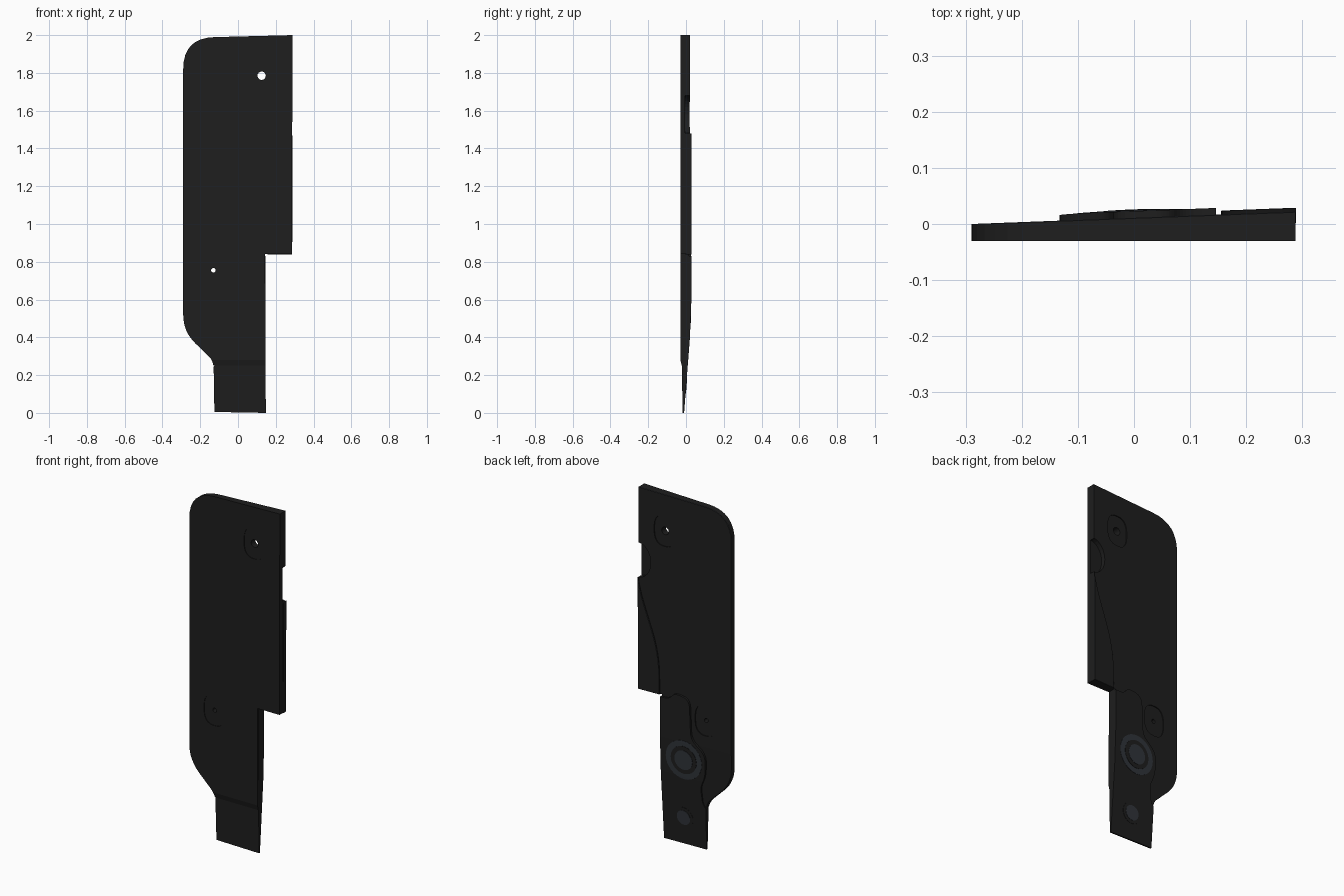
import bpy, bmesh, math
from mathutils import Vector

if "Cube" in bpy.data.objects:
    bpy.data.objects.remove(bpy.data.objects["Cube"])


def material(name, rgb):
    m = bpy.data.materials.new(name)
    m.use_nodes = True
    m.diffuse_color = (*rgb, 1)
    m.node_tree.nodes["Principled BSDF"].inputs["Base Color"].default_value = (*rgb, 1)
    return m


BLACK = material("matte black", (0.013, 0.013, 0.013))
SLATE = material("slate grey", (0.03, 0.035, 0.043))


def rounded(corners, steps=8):
    """Outline in x, z; each corner is (x, z, fillet length)."""
    out = []
    for i, (x, z, r) in enumerate(corners):
        p = Vector((x, z))
        if not r:
            out.append(p)
            continue
        before = Vector(corners[i - 1][:2]) - p
        after = Vector(corners[(i + 1) % len(corners)][:2]) - p
        a, b = p + before.normalized() * r, p + after.normalized() * r
        for k in range(steps + 1):
            t = k / steps
            out.append(a * (1 - t) ** 2 + p * 2 * t * (1 - t) + b * t * t)
    return out


def oval(cx, cz, rx, rz, power=1.0, n=32):
    def bulge(v):
        return math.copysign(abs(v) ** power, v)
    angles = [2 * math.pi * i / n for i in range(n)]
    return [Vector((cx + rx * bulge(math.cos(a)), cz + rz * bulge(math.sin(a)))) for a in angles]


def plate(name, outline, front, back, chamfer=0, mats=(BLACK, SLATE)):
    """Solid between two height functions of x, z."""
    bm = bmesh.new()
    bm.faces.new([bm.verts.new((p.x, 0, p.y)) for p in outline])
    # crease lines where the thickness changes slope
    cuts = [((0, 0, z), (0, 0, 1)) for z in (0.25, 0.28, 0.4, 0.6)] + [((0, 0, 0), (1, 0, 0))]
    for co, no in cuts:
        bmesh.ops.bisect_plane(bm, geom=bm.verts[:] + bm.edges[:] + bm.faces[:],
                               plane_co=co, plane_no=no, dist=1e-5)
    base = bm.verts[:]
    new = bmesh.ops.extrude_face_region(bm, geom=bm.faces[:], use_keep_orig=True)["geom"]
    top = {v for v in new if isinstance(v, bmesh.types.BMVert)}
    for v in base:
        v.co.y = front(v.co.x, v.co.z)
    for v in top:
        v.co.y = back(v.co.x, v.co.z)
    bmesh.ops.recalc_face_normals(bm, faces=bm.faces[:])
    if chamfer:
        rim = [e for e in bm.edges if all(v in top for v in e.verts)
               and sum(all(v in top for v in f.verts) for f in e.link_faces) == 1]
        bmesh.ops.bevel(bm, geom=rim, offset=chamfer, segments=1, affect="EDGES",
                        clamp_overlap=True, material=1)
    mesh = bpy.data.meshes.new(name)
    bm.to_mesh(mesh)
    bm.free()
    for m in mats:
        mesh.materials.append(m)
    ob = bpy.data.objects.new(name, mesh)
    bpy.context.collection.objects.link(ob)
    return ob


def carve(ob, cutter):
    cutter.hide_render = True
    mod = ob.modifiers.new("cut", "BOOLEAN")
    mod.operation, mod.solver, mod.object = "DIFFERENCE", "EXACT", cutter
    bpy.context.view_layer.objects.active = ob
    bpy.ops.object.modifier_apply(modifier=mod.name)
    bpy.data.objects.remove(cutter)


# Surface heights
def slope(x):
    return (x + 0.29) * 0.038


def taper(z):
    return 2 * z if z < 0.4 else min(1, 0.8 + (z - 0.4))


def main_front(x, z):
    return -0.022 - 0.008 * min(1, max(0, (z - 0.25) / 0.03))


def main_back(x, z):
    t = taper(z)
    return -0.01 * (1 - t) + slope(x) * t


def tang_back(x, z):
    t = taper(z)
    return -0.01 * (1 - t) + (slope(x) + 0.012) * t


def offset(surface, d):
    return lambda x, z: surface(x, z) + d


def level(y):
    return lambda x, z: y


# Main cover plate
cover = plate("cover_plate", rounded([
    (-0.29, 1.985, 0.165), (0.288, 2.0, 0), (0.286, 0.84, 0), (0.144, 0.84, 0),
    (0.145, 0.25, 0), (-0.13, 0.25, 0), (-0.14, 0.285, 0.02), (-0.29, 0.43, 0.09)]),
    main_front, main_back, 0.004)

# Screw holes with shallow pockets on both faces
for x, z, r in ((0.125, 1.785, 0.022), (-0.13, 0.755, 0.012)):
    ring = oval(x, z, 0.066, 0.088, 0.75)
    carve(cover, plate("back_pocket", ring, offset(main_back, -0.005), level(0.1)))
    carve(cover, plate("front_pocket", ring, level(-0.1), level(-0.027)))
    carve(cover, plate("screw_hole", oval(x, z, r, r), level(-0.2), level(0.2)))

# Thumb notch in the straight edge
carve(cover, plate("edge_notch", oval(0.292, 1.58, 0.08, 0.1), level(-0.006), level(0.1)))

# Raised side panel
plate("side_panel", rounded([
    (0.289, 1.48, 0), (0.275, 1.4, 0.07), (0.157, 1.07, 0.13), (0.155, 0.838, 0),
    (0.287, 0.838, 0)]), offset(main_back, -0.02), offset(main_back, 0.007), 0.003)

# Tapered tang with raised pad
plate("tang", rounded([
    (0.147, 0, 0), (0.146, 0.83, 0), (0.09, 0.83, 0.03), (0.06, 0.87, 0.025),
    (-0.035, 0.86, 0.05), (-0.045, 0.63, 0.04), (-0.135, 0.56, 0.05),
    (-0.13, 0.42, 0.05), (-0.1, 0.37, 0.03), (-0.11, 0.27, 0.02), (-0.129, 0.245, 0), (-0.125, 0.005, 0)]),
    lambda x, z: -0.018 - 0.016 * min(z, 0.25), tang_back, 0.003)

# Round pads on the tang
for name, x, z, radii in (("large_pad", 0.0, 0.5, (0.112, 0.08, 0.056)),
                          ("small_pad", 0.014, 0.157, (0.06, 0.042))):
    first_light = len(radii) == 3
    for i, r in enumerate(radii):
        light = (i % 2 == 0) == first_light
        plate(f"{name}_{i + 1}", oval(x, z, r, r), offset(tang_back, -0.002),
              offset(tang_back, 0.0015 * (i + 1)), mats=(SLATE if light else BLACK,))
